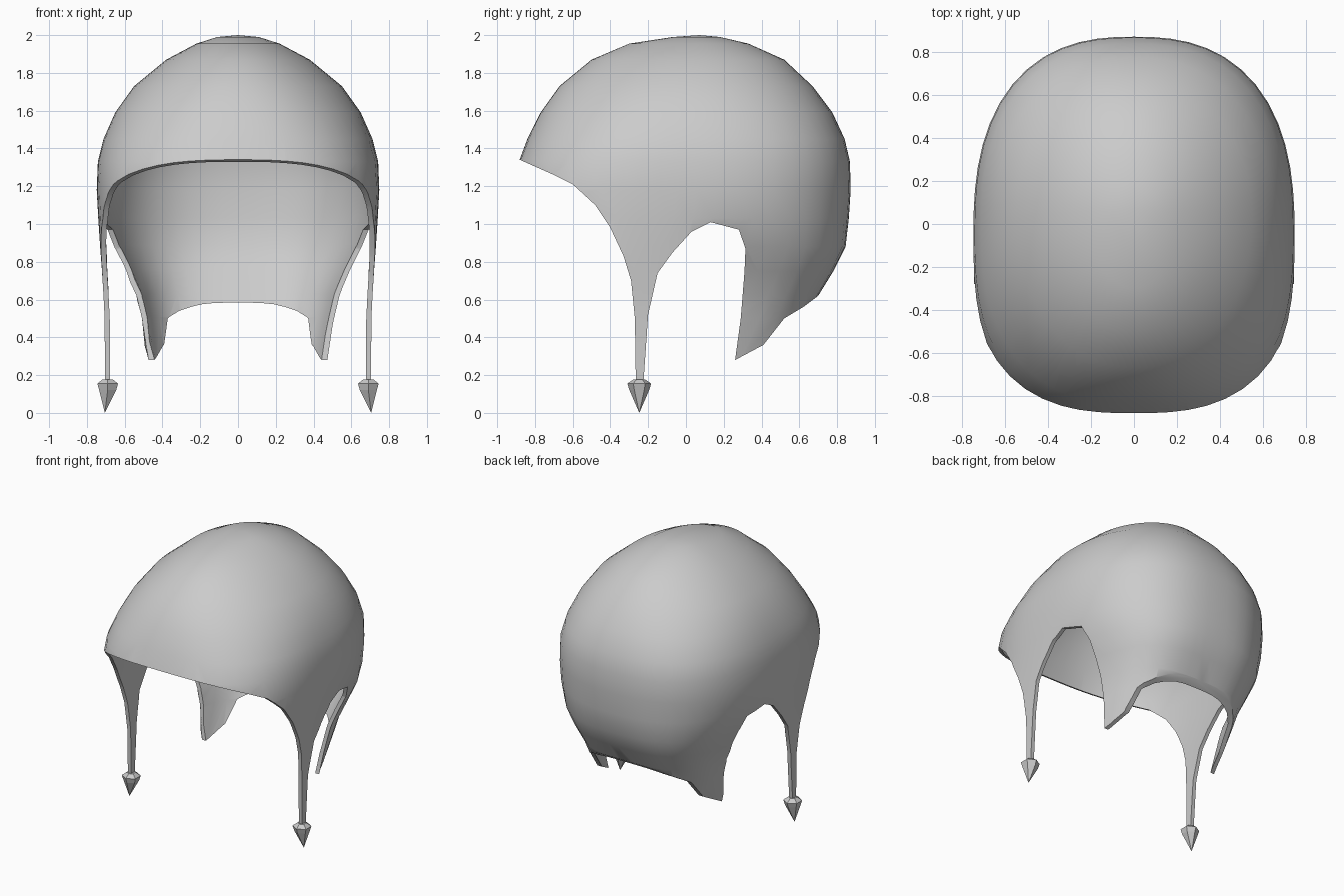
import bpy, bmesh
from math import cos, sin, pi, radians

if "Cube" in bpy.data.objects:
    bpy.data.objects.remove(bpy.data.objects["Cube"], do_unlink=True)

grey = bpy.data.materials.new("plain_grey")
grey.use_nodes = True
grey.diffuse_color = (0.6, 0.6, 0.6, 1)
grey.node_tree.nodes["Principled BSDF"].inputs["Base Color"].default_value = (0.6, 0.6, 0.6, 1)


def add_object(name, bm):
    bmesh.ops.recalc_face_normals(bm, faces=bm.faces)
    mesh = bpy.data.meshes.new(name)
    bm.to_mesh(mesh)
    bm.free()
    mesh.materials.append(grey)
    obj = bpy.data.objects.new(name, mesh)
    bpy.context.collection.objects.link(obj)
    return obj


def loft(bm, rings):
    """Join successive closed rings of points with quads."""
    loops = [[bm.verts.new(p) for p in ring] for ring in rings]
    for a, b in zip(loops, loops[1:]):
        n = len(a)
        for i in range(n):
            j = (i + 1) % n
            bm.faces.new((a[i], a[j], b[j], b[i]))
    return loops


def cap_point(bm, loop, point):
    tip = bm.verts.new(point)
    for i, v in enumerate(loop):
        bm.faces.new((v, loop[(i + 1) % len(loop)], tip))


def smoothstep(a, b, v):
    t = min(max((v - a) / (b - a), 0), 1)
    return t * t * (3 - 2 * t)


# Shell levels: height, half width, front y, back y
levels = [
    (1.99, .11, -.07, .18), (1.955, .22, -.30, .33), (1.87, .38, -.50, .52),
    (1.73, .55, -.67, .67), (1.59, .65, -.77, .775), (1.45, .712, -.84, .84),
    (1.33, .742, -.885, .868), (1.18, .748, -.92, .872), (1.03, .74, -.93, .862),
    (.88, .73, -.93, .845), (.75, .72, -.93, .78), (.62, .712, -.93, .70),
    (.5, .706, -.93, .64), (.28, .705, -.93, .52), (.1, .705, -.93, .45),
]
SEGMENTS = 56


def shell_ring(z, w, front, back):
    # Widest point drifts forward and the outline gets squarer lower down
    centre = .06 - .11 * smoothstep(2, 1.2, z) - .2 * smoothstep(1.15, .5, z)
    power = 2 + .5 * smoothstep(1.9, 1.3, z) + smoothstep(1.1, .5, z)
    taper = .24 * smoothstep(1.08, .5, z) + .05 * smoothstep(.5, .25, z)
    ring = []
    for i in range(SEGMENTS):
        a = 2 * pi * i / SEGMENTS
        n = power if sin(a) > 0 else power + .3 * smoothstep(1.5, 1.2, z)
        r = (abs(cos(a)) ** n + abs(sin(a)) ** n) ** (-1 / n)
        reach = back - centre if sin(a) > 0 else centre - front
        y = centre + reach * r * sin(a)
        x = w * r * cos(a) * (1 - taper * smoothstep(-.12, .3, y))
        ring.append((x, y, z))
    return ring


bm = bmesh.new()
loops = loft(bm, [shell_ring(*level) for level in levels])
cap_point(bm, loops[0], (0, .07, 2))
shell = add_object("cap_shell", bm)

# Side outline of the opening: brow, side strand, ear notch, neck flap
opening = [
    (-1.1, 1.44), (-.88, 1.34), (-.7, 1.26), (-.6, 1.21), (-.48, 1.1), (-.4, .98),
    (-.33, .83), (-.29, .7), (-.27, .5), (-.265, .16), (-.225, .16), (-.2, .52),
    (-.15, .74), (-.07, .85), (.03, .96), (.13, 1.01), (.28, .97), (.315, .87),
    (.31, .75), (.29, .5), (.26, .28), (.41, .36), (.52, .5), (.62, .56),
    (.7, .62), (1.1, .86), (1.1, -.3), (-1.1, -.3),
]
bm = bmesh.new()
sides = loft(bm, [[(x, y, z) for y, z in opening] for x in (-1.2, 1.2)])
for side in sides:
    bm.faces.new(side)
cutter = add_object("opening_cutter", bm)
cutter.hide_render = True

solid = shell.modifiers.new("thickness", 'SOLIDIFY')
solid.thickness = .027
solid.offset = -1
cut = shell.modifiers.new("opening", 'BOOLEAN')
cut.operation = 'DIFFERENCE'
cut.solver = 'EXACT'
cut.object = cutter

bpy.ops.object.select_all(action='DESELECT')
bpy.context.view_layer.objects.active = shell
shell.select_set(True)
for name in ("thickness", "opening"):
    bpy.ops.object.modifier_apply(modifier=name)
bpy.ops.object.shade_smooth_by_angle(angle=radians(35))
bpy.data.objects.remove(cutter, do_unlink=True)

# Faceted pointed beads at the ends of the strands
for name, side in (("left_bead", 1), ("right_bead", -1)):
    bm = bmesh.new()
    rings = []
    for z, r in ((.178, .03), (.155, .063), (.12, .052)):
        rings.append([(side * .69 + r * sin(k * pi / 3), -.247 + r * cos(k * pi / 3), z)
                      for k in range(6)])
    loops = loft(bm, rings)
    bm.faces.new(loops[0])
    cap_point(bm, loops[-1], (side * .705, -.247, 0))
    add_object(name, bm)
